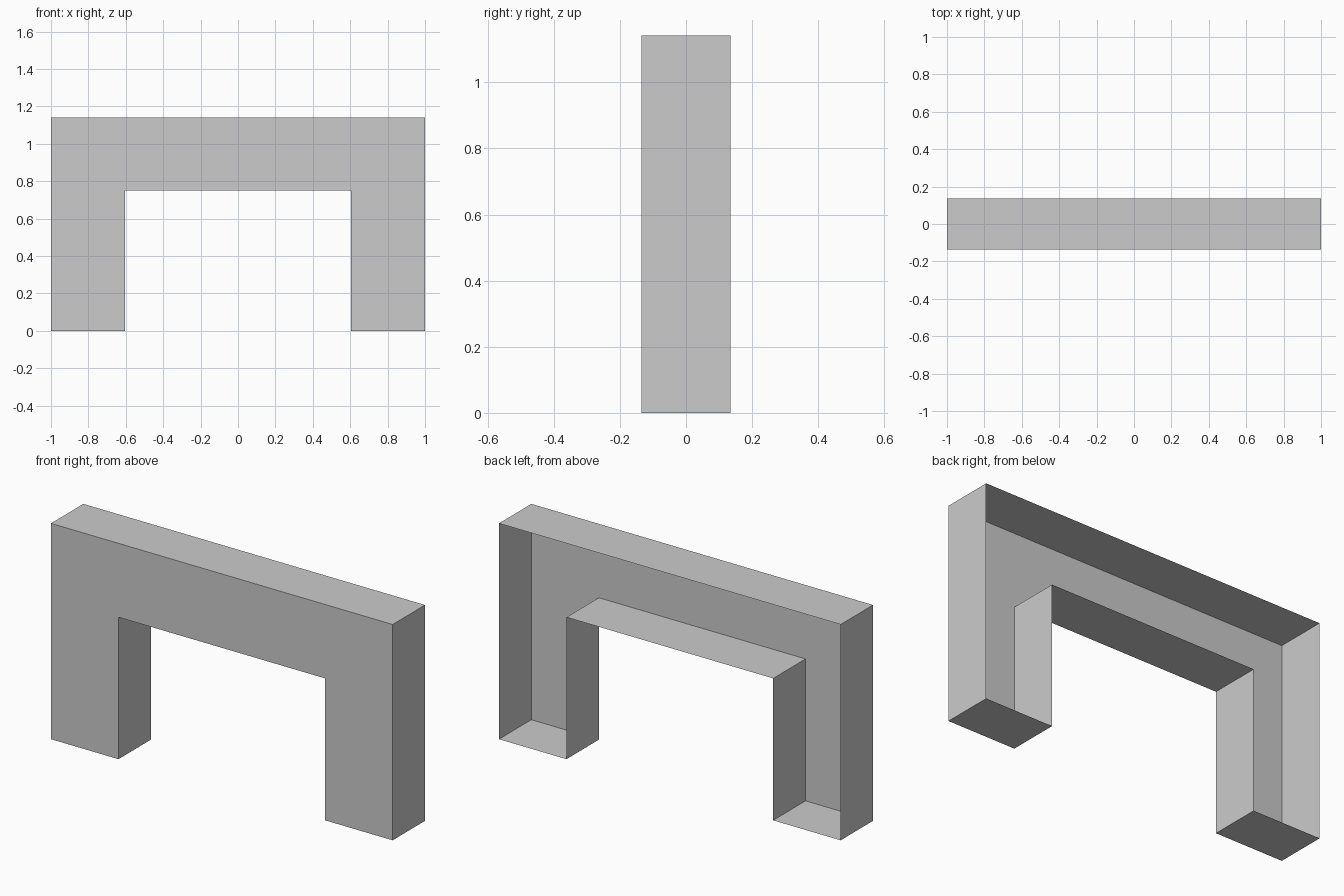
import bpy
import bmesh

if "Cube" in bpy.data.objects:
    bpy.data.objects.remove(bpy.data.objects["Cube"])

HALF_W, HEIGHT = 1.0, 1.142
OPEN_W, OPEN_H = 0.605, 0.751
HALF_D = 0.135

# Front outline: right half, mirrored to the left
right = [(OPEN_W, OPEN_H), (OPEN_W, 0), (HALF_W, 0), (HALF_W, HEIGHT)]
outline = right + [(-x, z) for x, z in reversed(right)]

bm = bmesh.new()

# Front panel
front = bm.faces.new([bm.verts.new((x, -HALF_D, z)) for x, z in outline])

# Thin side, top, foot and opening walls running back; the back stays open
walls = bmesh.ops.extrude_edge_only(bm, edges=list(front.edges))
rim = [v for v in walls["geom"] if isinstance(v, bmesh.types.BMVert)]
bmesh.ops.translate(bm, verts=rim, vec=(0, 2 * HALF_D, 0))

# Face the shell outwards
bmesh.ops.recalc_face_normals(bm, faces=bm.faces[:])
front.normal_update()
if front.normal.y > 0:
    bmesh.ops.reverse_faces(bm, faces=bm.faces[:])

mesh = bpy.data.meshes.new("fireplace_surround")
bm.to_mesh(mesh)
bm.free()
surround = bpy.data.objects.new("fireplace_surround", mesh)
bpy.context.collection.objects.link(surround)
